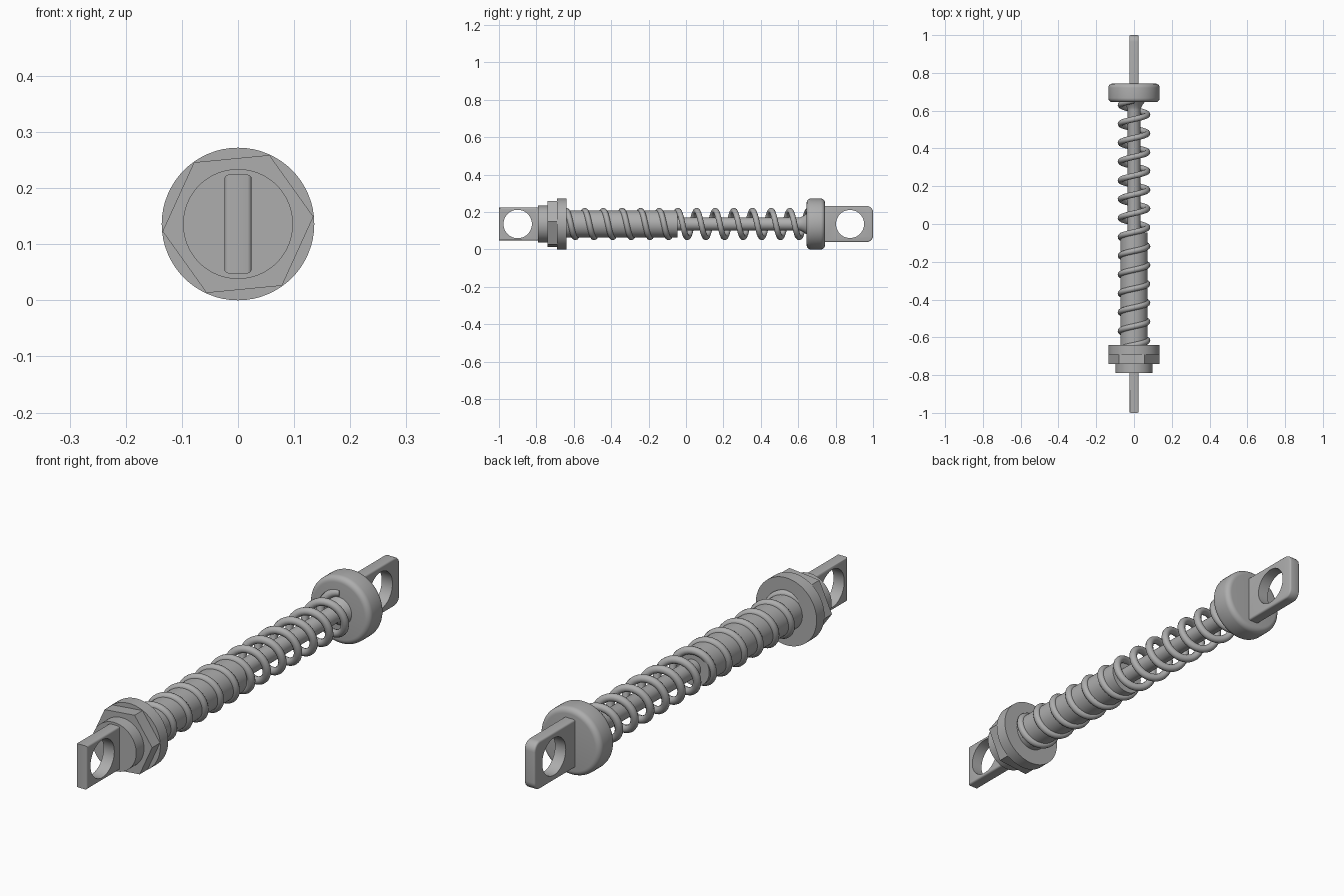
import bpy
import bmesh
from math import sin, cos, pi, radians

cube = bpy.data.objects.get("Cube")
if cube:
    bpy.data.objects.remove(cube, do_unlink=True)

AXIS_Z = 0.136

steel = bpy.data.materials.new("grey steel")
steel.use_nodes = True
GREY = (0.42, 0.42, 0.42, 1)
steel.diffuse_color = GREY
steel.node_tree.nodes["Principled BSDF"].inputs["Base Color"].default_value = GREY


def add_object(name, bm, angle=35):
    """Turn a bmesh into a shaded object on the main axis."""
    bmesh.ops.recalc_face_normals(bm, faces=bm.faces)
    mesh = bpy.data.meshes.new(name)
    bm.to_mesh(mesh)
    bm.free()
    mesh.materials.append(steel)
    mesh.polygons.foreach_set("use_smooth", [True] * len(mesh.polygons))
    mesh.set_sharp_from_angle(angle=radians(angle))
    obj = bpy.data.objects.new(name, mesh)
    obj.location.z = AXIS_Z
    bpy.context.collection.objects.link(obj)
    return obj


def lathe(name, profile, sides=64, phase=0.0):
    """Closed solid from (y, radius) points turned around the y axis."""
    bm = bmesh.new()
    rings = []
    for y, r in profile:
        angles = [phase + 2 * pi * i / sides for i in range(sides)]
        rings.append([bm.verts.new((r * cos(a), y, r * sin(a))) for a in angles])
    for a, b in zip(rings, rings[1:]):
        for i in range(sides):
            j = (i + 1) % sides
            bm.faces.new((a[i], a[j], b[j], b[i]))
    bm.faces.new(rings[0])
    bm.faces.new(rings[-1])
    return add_object(name, bm)


def eye(name, y_root, y_tip, half_height, hole_y, hole_r, corner):
    """Flat lug with rounded outer corners and a round cross hole."""
    bm = bmesh.new()
    bmesh.ops.create_cube(bm, size=1)
    for v in bm.verts:
        v.co.x *= 0.048
        v.co.y = y_tip if v.co.y > 0 else y_root
        v.co.z *= 2 * half_height
    tip = [e for e in bm.edges
           if all(abs(v.co.y - y_tip) < 1e-4 for v in e.verts)
           and abs(e.verts[0].co.x - e.verts[1].co.x) > 0.01]
    bmesh.ops.bevel(bm, geom=tip, offset=corner, segments=8,
                    profile=0.5, affect='EDGES')
    # Soften the outline on both flat sides
    rim = [e for e in bm.edges
           if abs(e.verts[0].co.x - e.verts[1].co.x) < 1e-4
           and any(abs(v.co.y - y_root) > 1e-4 for v in e.verts)]
    bmesh.ops.bevel(bm, geom=rim, offset=0.007, segments=3,
                    profile=0.5, affect='EDGES')
    lug = add_object(name, bm)

    # Cut the hole
    bm = bmesh.new()
    ends = []
    for x in (-0.1, 0.1):
        ends.append([bm.verts.new((x, hole_y + hole_r * cos(2 * pi * i / 48),
                                   hole_r * sin(2 * pi * i / 48)))
                     for i in range(48)])
    for i in range(48):
        j = (i + 1) % 48
        bm.faces.new((ends[0][i], ends[0][j], ends[1][j], ends[1][i]))
    for ring in ends:
        bm.faces.new(ring)
    cutter = add_object(name + "_cutter", bm)
    cutter.hide_render = True
    mod = lug.modifiers.new("hole", 'BOOLEAN')
    mod.operation = 'DIFFERENCE'
    mod.solver = 'EXACT'
    mod.object = cutter
    bpy.context.view_layer.update()
    graph = bpy.context.evaluated_depsgraph_get()
    cut = bpy.data.meshes.new_from_object(lug.evaluated_get(graph))
    lug.modifiers.clear()
    lug.data = cut
    cut.set_sharp_from_angle(angle=radians(35))
    bpy.data.objects.remove(cutter, do_unlink=True)


# Front end: lug, boss, hexagonal nut and collar
eye("front_eye", -0.78, -1.0, 0.088, -0.9, 0.076, 0.04)
lathe("front_boss", [(-0.79, 0.098), (-0.735, 0.098)])
lathe("hex_nut", [(-0.74, 0.135), (-0.685, 0.135)], sides=6, phase=radians(5.5))
lathe("front_collar", [(-0.69, 0.136), (-0.64, 0.136)])

# Damper body and sliding rod
lathe("damper_tube", [(-0.65, 0.072), (-0.045, 0.072)])
lathe("piston_rod", [(-0.06, 0.034), (0.605, 0.034), (0.615, 0.037),
                     (0.63, 0.045), (0.65, 0.06)], sides=40)

# Back end: rounded cap and lug
R, EDGE = 0.136, 0.022
arc = [i * pi / 12 for i in range(7)]
cap = [(0.645 + EDGE - EDGE * cos(a), R - EDGE + EDGE * sin(a)) for a in arc]
cap += [(0.743 - EDGE + EDGE * sin(a), R - EDGE + EDGE * cos(a)) for a in arc]
lathe("back_cap", cap)
eye("back_eye", 0.735, 1.0, 0.097, 0.877, 0.075, 0.035)

# Coil spring, right-handed, ends hidden in the collar and the cap
PITCH, COIL_R, STEPS = 0.0997, 0.071, 32
curve = bpy.data.curves.new("coil_spring", 'CURVE')
curve.dimensions = '3D'
curve.bevel_depth = 0.0155
curve.bevel_resolution = 4
curve.use_fill_caps = True
spline = curve.splines.new('POLY')
first = int(-12.15 * STEPS)
last = int(1.0 * STEPS)
spline.points.add(last - first)
for point, k in zip(spline.points, range(first, last + 1)):
    t = 2 * pi * k / STEPS
    y = 0.555 + PITCH * k / STEPS
    point.co = (COIL_R * sin(t), y, COIL_R * cos(t), 1)
spline.use_smooth = True
curve.materials.append(steel)
spring = bpy.data.objects.new("coil_spring", curve)
spring.location.z = AXIS_Z
bpy.context.collection.objects.link(spring)
